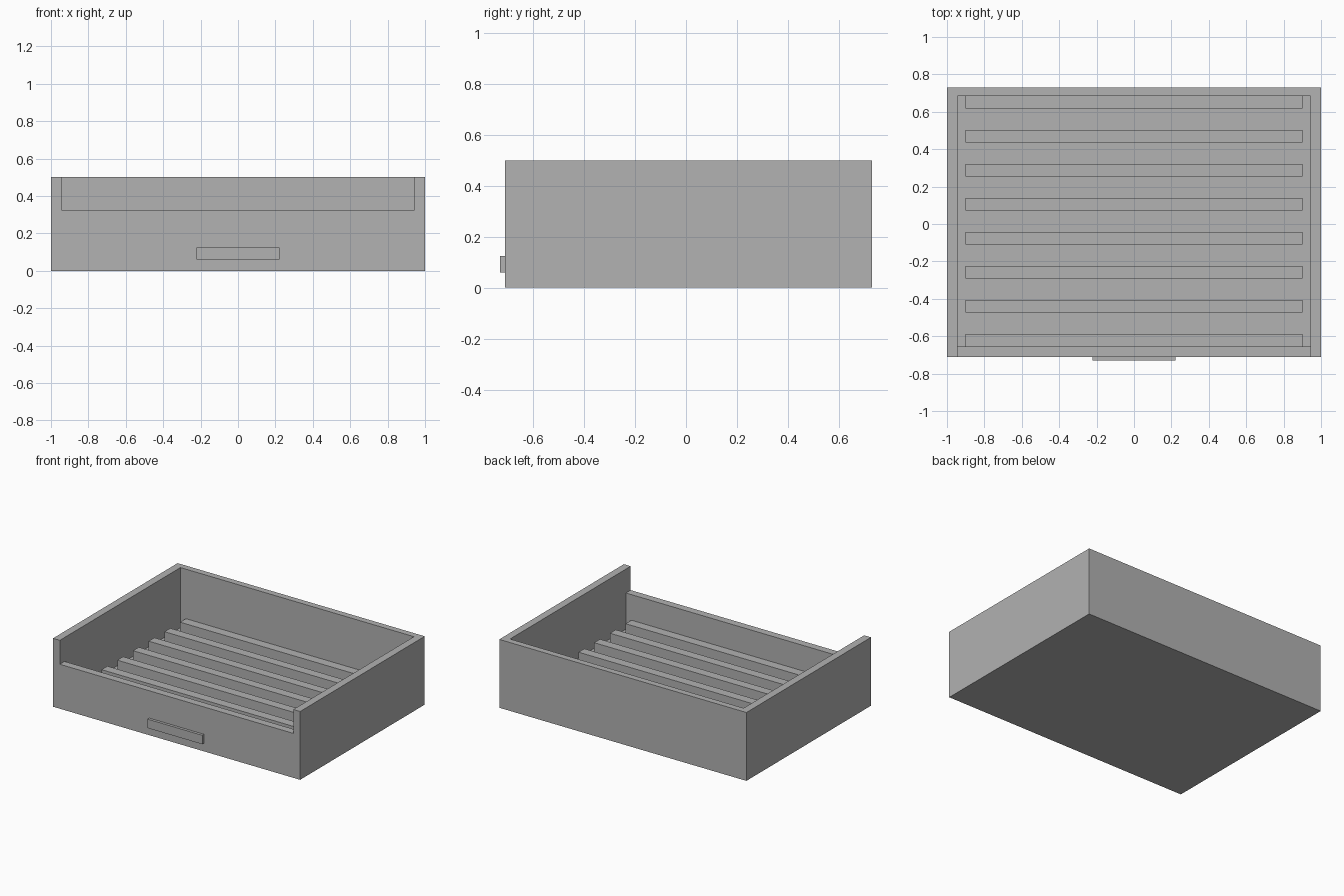
import bpy

old = bpy.data.objects.get("Cube")
if old:
    bpy.data.objects.remove(old, do_unlink=True)

# One plain grey for the whole tray
grey = bpy.data.materials.new("plain grey")
grey.use_nodes = True
colour = (0.445, 0.445, 0.445, 1)
grey.diffuse_color = colour
grey.node_tree.nodes["Principled BSDF"].inputs["Base Color"].default_value = colour


def box(name, low, high):
    """Axis-aligned box between two corners."""
    centre = [(a + b) / 2 for a, b in zip(low, high)]
    bpy.ops.mesh.primitive_cube_add(size=1, location=centre)
    ob = bpy.context.object
    ob.name = name
    ob.scale = [b - a for a, b in zip(low, high)]
    bpy.ops.object.transform_apply(location=False, rotation=False, scale=True)
    ob.data.materials.append(grey)
    return ob


def cut(target, cutter):
    """Subtract a box from the target and discard the cutter."""
    cutter.hide_render = True
    mod = target.modifiers.new("cut", "BOOLEAN")
    mod.operation = "DIFFERENCE"
    mod.solver = "EXACT"
    mod.object = cutter
    bpy.context.view_layer.objects.active = target
    bpy.ops.object.modifier_apply(modifier=mod.name)
    bpy.data.objects.remove(cutter, do_unlink=True)


FRONT, BACK, HEIGHT = -0.71, 0.73, 0.5
IN_X, IN_FRONT, IN_BACK = 0.945, -0.655, 0.684
FLOOR, LIP = 0.06, 0.325

# Open tray with a lowered front wall
tray = box("tray", (-1, FRONT, 0), (1, BACK, HEIGHT))
cut(tray, box("cavity_cutter", (-IN_X, IN_FRONT, FLOOR), (IN_X, IN_BACK, 1)))
cut(tray, box("notch_cutter", (-IN_X, -1, LIP), (IN_X, 0, 1)))

# Row of divider slats from front wall to back wall
COUNT, DEPTH = 8, 0.067
step = (IN_BACK - IN_FRONT - DEPTH) / (COUNT - 1)
for i in range(COUNT):
    y = IN_FRONT + i * step
    box(f"slat_{i + 1}", (-0.9, y, FLOOR - 0.01), (0.9, y + DEPTH, 0.138))

# Handle bar on the front
box("handle", (-0.222, -0.73, 0.06), (0.222, FRONT + 0.01, 0.125))
